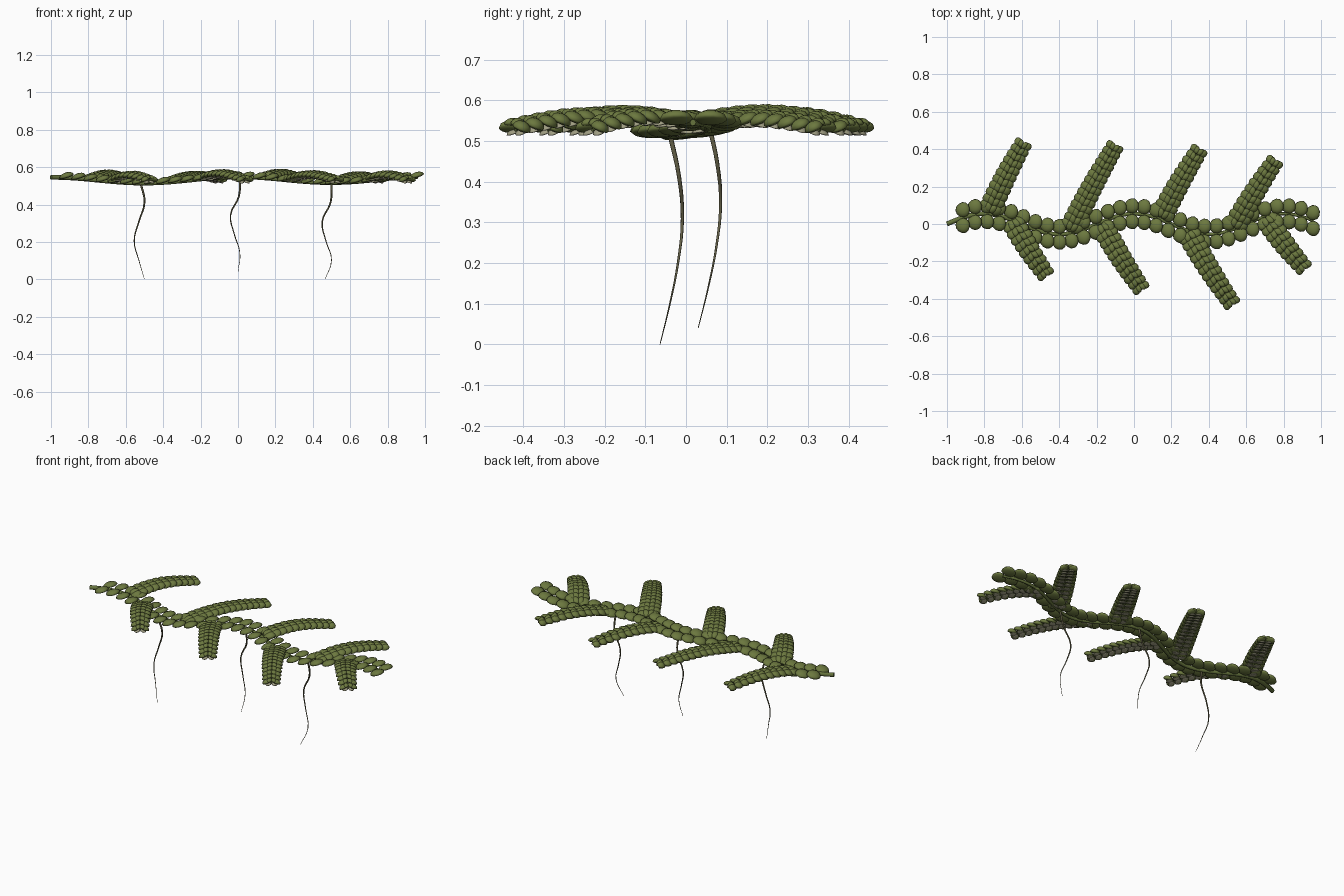
import bpy, bmesh, math
from mathutils import Vector, Matrix

if "Cube" in bpy.data.objects:
    bpy.data.objects.remove(bpy.data.objects["Cube"])


def material(name, rgb):
    m = bpy.data.materials.new(name)
    m.use_nodes = True
    m.diffuse_color = (*rgb, 1)
    bsdf = m.node_tree.nodes["Principled BSDF"]
    bsdf.inputs["Base Color"].default_value = (*rgb, 1)
    bsdf.inputs["Roughness"].default_value = 0.7
    return m


leaf_green = material("leaf green", (0.15, 0.19, 0.05))
pale_lobe = material("pale underside", (0.36, 0.35, 0.23))
stem_green = material("stem green", (0.13, 0.17, 0.045))
root_brown = material("root brown", (0.13, 0.12, 0.065))
UP = Vector((0, 0, 1))


def stem_point(x):
    return Vector((x, 0.055 * math.cos(math.tau * x / 0.8),
                   0.53 + 0.016 * math.cos(math.tau * x)))


def tube(name, points, radii, mat):
    """Tapered round tube along a smooth path."""
    curve = bpy.data.curves.new(name, "CURVE")
    curve.dimensions = "3D"
    curve.bevel_depth = 1
    curve.bevel_resolution = 2
    curve.resolution_u = 4
    curve.use_fill_caps = True
    s = curve.splines.new("BEZIER")
    s.bezier_points.add(len(points) - 1)
    for bp, p, r in zip(s.bezier_points, points, radii):
        bp.co, bp.radius = p, r
        bp.handle_left_type = bp.handle_right_type = "AUTO"
    curve.materials.append(mat)
    ob = bpy.data.objects.new(name, curve)
    bpy.context.collection.objects.link(ob)


def add_leaf(bm, centre, direction, normal, length, width, thick):
    """Domed oval lobe, slightly narrowed towards its tip."""
    x = direction.normalized()
    y = normal.cross(x).normalized()
    z = x.cross(y)
    frame = Matrix((x, y, z)).transposed().to_4x4()
    verts = bmesh.ops.create_uvsphere(bm, u_segments=12, v_segments=6, radius=1)["verts"]
    for v in verts:
        a, b, c = v.co
        c *= 1 if c > 0 else 0.45
        v.co = (a * length / 2, b * width / 2 * (1 - 0.1 * a), c * thick)
    bmesh.ops.transform(bm, matrix=Matrix.Translation(centre) @ frame, verts=verts)


def finish(bm, name, mat):
    for f in bm.faces:
        f.smooth = True
    mesh = bpy.data.meshes.new(name)
    bm.to_mesh(mesh)
    bm.free()
    mesh.materials.append(mat)
    bpy.context.collection.objects.link(bpy.data.objects.new(name, mesh))


# Wavy main stem
xs = [-1 + 1.96 * i / 40 for i in range(41)]
tube("main_stem", [stem_point(x) for x in xs],
     [0.013 - 0.005 * i / 40 for i in range(41)], stem_green)

# Paired leaves along the main stem
bm = bmesh.new()
PAIRS = 30
for i in range(PAIRS):
    x = -0.915 + 1.872 * i / (PAIRS - 1)
    p = stem_point(x)
    along = Vector((1, 0, 0))
    for side in (-1, 1):
        out = Vector((0, side, 0))
        add_leaf(bm, p + out * 0.043 + UP * 0.008, out + along * 0.4 + UP * 0.1,
                 UP + out * 0.15 - along * 0.25, 0.082, 0.080, 0.021)
finish(bm, "stem_leaves", leaf_green)

# Side branches: stem position, tip x, tip y
BRANCHES = [(-0.78, -0.595, 0.425), (-0.35, -0.105, 0.41), (0.14, 0.345, 0.39),
            (0.53, 0.75, 0.33), (-0.655, -0.475, -0.265), (-0.18, 0.035, -0.34),
            (0.28, 0.52, -0.42), (0.70, 0.905, -0.23)]

for n, (x0, x1, y1) in enumerate(BRANCHES, 1):
    start = stem_point(x0)
    tip = Vector((x1, y1, 0.527))
    flat = tip - start
    bend = UP.cross(flat).normalized() * (0.006 if y1 > 0 else -0.006)

    def branch_point(t):
        arch = math.sin(math.pi * t)
        return start.lerp(tip, t) + bend * arch + UP * 0.026 * arch

    ts = [i / 8 for i in range(9)]
    tube(f"branch_stem_{n}", [branch_point(t) for t in ts],
         [0.008 - 0.004 * t for t in ts], stem_green)

    upper, lower = bmesh.new(), bmesh.new()
    count = round(flat.length / 0.037)
    for i in range(count):
        t = 0.08 + 0.92 * i / (count - 1)
        p = branch_point(t)
        along = (branch_point(t + 0.02) - branch_point(t - 0.02)).normalized()
        size = 1 - 0.22 * t ** 2
        for side in (-1, 1):
            out = UP.cross(along).normalized() * side
            # Broad outer lobes, drooping outwards
            add_leaf(upper, p + out * 0.034 * size + UP * 0.005,
                     along * 0.8 + out * 0.8 + UP * 0.1, UP + out * 0.45 - along * 0.2,
                     0.066 * size, 0.062 * size, 0.018)
            # Overlapping inner lobes on the crest
            add_leaf(upper, p + out * 0.014 * size + UP * 0.015,
                     along + out * 0.3 + UP * 0.2, UP + out * 0.25 - along * 0.25,
                     0.056 * size, 0.042 * size, 0.015)
            # Pale thin lobes tucked underneath
            add_leaf(lower, p + out * 0.022 * size - UP * 0.007 - along * 0.008,
                     along + out * 0.6 - UP * 0.3, UP + along * 0.3,
                     0.050 * size, 0.044 * size, 0.008)
    finish(upper, f"branch_{n}_upper_leaves", leaf_green)
    finish(lower, f"branch_{n}_lower_lobes", pale_lobe)

# Hanging roots: x of the stem, end height, side offsets from top to bottom
ROOTS = [(-0.5, 0.0, (-0.02, 0.0, -0.03, -0.055, -0.03, 0.0)),
         (0.0, 0.04, (0.01, 0.005, -0.04, -0.02, 0.01, 0.0)),
         (0.5, 0.0, (0.0, -0.005, -0.05, -0.03, 0.0, -0.035))]
SWAY = (0.0, 0.022, 0.03, 0.02, 0.0, -0.025)

for n, (x, end, offsets) in enumerate(ROOTS, 1):
    top = stem_point(x)
    path = [Vector((x + dx, top.y + dy, top.z + (end - top.z) * k / 5))
            for k, (dx, dy) in enumerate(zip(offsets, SWAY))]
    tube(f"root_{n}", path, [0.006 - 0.001 * k for k in range(6)], root_brown)
